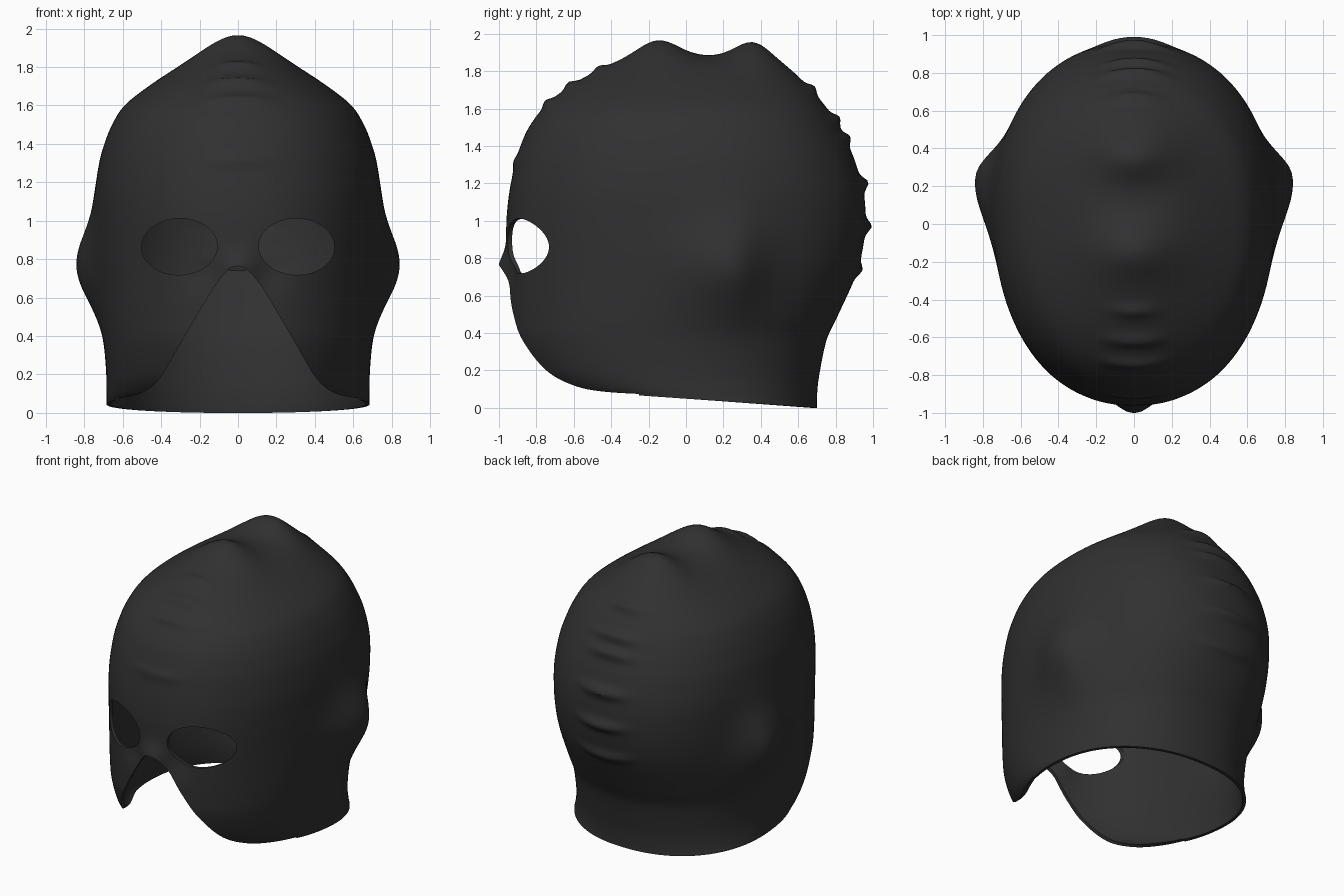
import bpy, bmesh, math
from mathutils import Vector

if "Cube" in bpy.data.objects:
    bpy.data.objects.remove(bpy.data.objects["Cube"])

# horizontal sections of the hood: z, front y, back y, half width
SECTIONS = [
    (0.07, -0.68, 0.70, 0.685), (0.11, -0.77, 0.70, 0.685), (0.20, -0.87, 0.71, 0.685),
    (0.36, -0.94, 0.75, 0.695), (0.50, -0.955, 0.815, 0.71), (0.70, -0.96, 0.905, 0.725),
    (0.85, -0.96, 0.945, 0.735), (1.00, -0.96, 0.96, 0.74), (1.15, -0.945, 0.95, 0.74),
    (1.30, -0.915, 0.91, 0.722), (1.40, -0.885, 0.87, 0.695), (1.50, -0.84, 0.82, 0.655),
    (1.60, -0.765, 0.755, 0.59), (1.70, -0.65, 0.67, 0.465), (1.80, -0.48, 0.56, 0.31),
    (1.85, -0.34, 0.44, 0.20), (1.875, -0.15, 0.26, 0.09), (1.88, 0.06, 0.06, 0.0)]
# fabric folds along the centre line: y, z, height
FOLDS = [(-0.47, 1.83, 0.03), (-0.62, 1.73, 0.025), (-0.74, 1.63, 0.022), (-0.91, 1.31, 0.012),
         (0.69, 1.72, 0.05), (0.80, 1.54, 0.03), (0.86, 1.44, 0.03), (0.95, 1.20, 0.04),
         (0.965, 0.97, 0.035), (0.92, 0.74, 0.025)]
SEG, SUB = 160, 8


def spline(points, sub):
    """Catmull-Rom through tuples of any length."""
    pts = [Vector(p) for p in points]
    out = []
    for i in range(len(pts) - 1):
        a, b, c, d = pts[max(i - 1, 0)], pts[i], pts[i + 1], pts[min(i + 2, len(pts) - 1)]
        for k in range(sub):
            t = k / sub
            out.append(0.5 * (2 * b + (c - a) * t + (2 * a - 5 * b + 4 * c - d) * t * t
                              + (3 * b - a - 3 * c + d) * t ** 3))
    return out + [pts[-1]]


def bell(d, w):
    return math.exp(-(d / w) ** 2)


def sculpt(x, y, z):
    """Add ears, nose bridge, crown bumps and folds to a point of the plain hood."""
    p = Vector((x, y, z))
    # ears: steep behind, fading slowly towards the cheek
    ear = bell(y - 0.26, 0.16 if y > 0.26 else 0.30) * bell(z - 0.75, 0.25)
    if abs(x) > 0.3:
        p.x += math.copysign(0.125 * ear, x)
    if y < 0:
        p.y -= 0.045 * bell(x, 0.09) * bell(z - 0.74, 0.09)
        p.y += 0.025 * bell(abs(x) - 0.17, 0.09) * bell(z - 0.74, 0.1)
    if z > 1.4:
        p.z += 0.09 * bell(x, 0.2) * (bell(y + 0.15, 0.15) + bell(y - 0.36, 0.13))
    out = (p - Vector((0, 0, 0.95))).normalized()
    for fy, fz, h in FOLDS:
        d = math.hypot(y - fy, z - fz - 0.25 * x * x)
        p += out * h * bell(d, 0.035) * bell(x, 0.2)
    return p


# hood surface
bm = bmesh.new()
rings = []
for z, yf, yb, hw in spline(SECTIONS, SUB):
    ring = []
    for i in range(SEG):
        a = 2 * math.pi * i / SEG
        c, s = math.cos(a), math.sin(a)
        e = 2 / 2.2
        x = hw * math.copysign(abs(c) ** e, c)
        mid = min(0.05, (yf + yb) / 2 + 0.05)
        r = (yb - mid) if s > 0 else (mid - yf)
        y = mid + r * math.copysign(abs(s) ** e, s)
        # hem dips towards the nape
        drop = 0.07 * max(0, y + 0.3) * max(0, 1 - (z - 0.07) / 0.3)
        ring.append(bm.verts.new(sculpt(x, y, z - drop)))
    rings.append(ring)
for lo, hi in zip(rings, rings[1:]):
    for i in range(SEG):
        j = (i + 1) % SEG
        bm.faces.new((lo[i], lo[j], hi[j], hi[i]))
bmesh.ops.remove_doubles(bm, verts=bm.verts, dist=1e-4)
bmesh.ops.recalc_face_normals(bm, faces=bm.faces)
if sum(f.normal.dot(f.calc_center_median() - Vector((0, 0, 0.9))) for f in bm.faces) < 0:
    bmesh.ops.reverse_faces(bm, faces=bm.faces)
me = bpy.data.meshes.new("hood_mask")
bm.to_mesh(me)
bm.free()
hood = bpy.data.objects.new("hood_mask", me)
bpy.context.collection.objects.link(hood)
bpy.context.view_layer.objects.active = hood
hood.select_set(True)

solid = hood.modifiers.new("cloth_thickness", "SOLIDIFY")
solid.thickness = 0.022
solid.offset = -1
bpy.ops.object.modifier_apply(modifier=solid.name)


def cut(name, outline, y0, y1):
    """Cut an opening with a prism drawn in the front view."""
    b = bmesh.new()
    face = b.faces.new([b.verts.new((x, y0, z)) for x, z in outline])
    ext = bmesh.ops.extrude_face_region(b, geom=[face])
    bmesh.ops.translate(b, vec=(0, y1 - y0, 0),
                        verts=[g for g in ext["geom"] if isinstance(g, bmesh.types.BMVert)])
    bmesh.ops.recalc_face_normals(b, faces=b.faces)
    m = bpy.data.meshes.new(name)
    b.to_mesh(m)
    b.free()
    cutter = bpy.data.objects.new(name, m)
    cutter.hide_render = True
    bpy.context.collection.objects.link(cutter)
    mod = hood.modifiers.new(name, "BOOLEAN")
    mod.operation, mod.solver, mod.object = "DIFFERENCE", "EXACT", cutter
    bpy.ops.object.modifier_apply(modifier=mod.name)
    bpy.data.objects.remove(cutter)


# eye holes, slightly tilted ovals
for side in (-1, 1):
    oval = []
    for i in range(48):
        a = 2 * math.pi * i / 48
        u, v = 0.197 * math.cos(a), 0.147 * math.sin(a)
        oval.append((side * (0.305 + u - 0.08 * v), 0.865 + v + 0.03 * u))
    cut("eye_hole", oval, -1.5, -0.4)

# nose, mouth and chin opening
half = spline([(0, 0.765), (0.05, 0.745), (0.12, 0.66), (0.2, 0.53), (0.3, 0.36), (0.4, 0.19),
               (0.48, 0.115), (0.57, 0.085), (0.72, 0.066)], 6)
right = [(p[0], p[1]) for p in half]
outline = right + [(0.72, -0.3), (-0.72, -0.3)] + [(-x, z) for x, z in right[:0:-1]]
cut("mouth_opening", outline, -1.5, -0.25)

# dark cloth
mat = bpy.data.materials.new("dark_cloth")
mat.diffuse_color = (0.03, 0.03, 0.03, 1)
mat.use_nodes = True
mat.node_tree.nodes["Principled BSDF"].inputs["Base Color"].default_value = mat.diffuse_color
hood.data.materials.clear()
hood.data.materials.append(mat)
bpy.ops.object.shade_smooth_by_angle(angle=math.radians(40))
